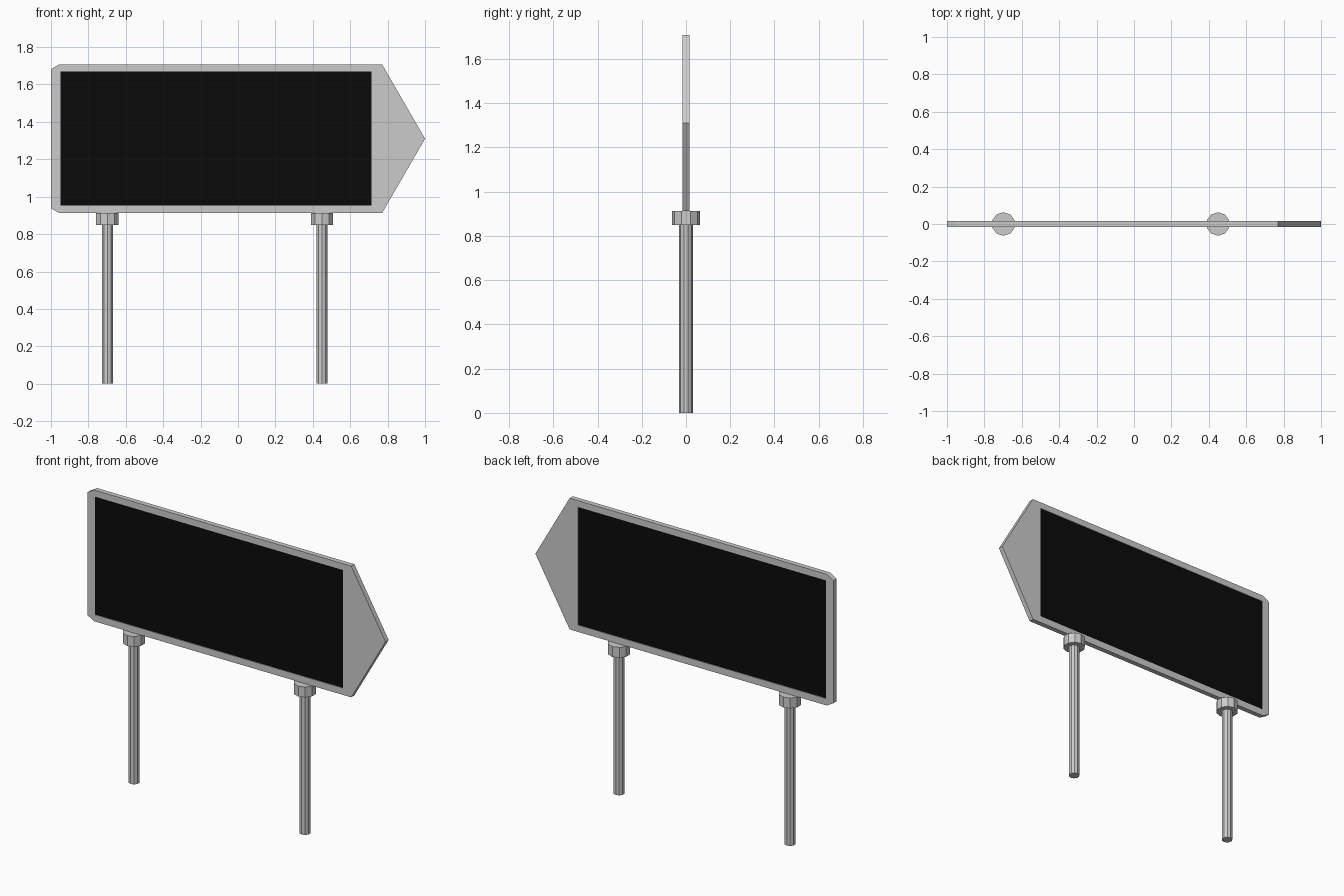
import bpy
from math import pi

if "Cube" in bpy.data.objects:
    bpy.data.objects.remove(bpy.data.objects["Cube"])

T = 0.015                      # half thickness of the sign board
X0, X1, Z0, Z1 = -0.95, 0.715, 0.953, 1.669   # screen opening

# Arrow-shaped frame: outline with a rectangular opening, extruded
outline = [(-1, 0.938), (-0.955, 0.912), (0.77, 0.912), (1, 1.31),
           (0.77, 1.708), (-0.955, 1.708), (-1, 1.682)]
opening = [(X0, Z0), (X1, Z0), (X1, Z1), (X0, Z1)]
curve = bpy.data.curves.new("sign_frame", 'CURVE')
curve.dimensions = '2D'
curve.fill_mode = 'BOTH'
curve.extrude = T
for pts in (outline, opening):
    s = curve.splines.new('POLY')
    s.points.add(len(pts) - 1)
    for p, (x, z) in zip(s.points, pts):
        p.co = (x, z, 0, 1)
    s.use_cyclic_u = True
frame = bpy.data.objects.new("sign_frame", curve)
bpy.context.collection.objects.link(frame)
frame.rotation_euler.x = pi / 2
bpy.context.view_layer.objects.active = frame
frame.select_set(True)
bpy.ops.object.convert(target='MESH')
for poly in frame.data.polygons:
    poly.use_smooth = False

# Black display, slightly recessed on both faces
bpy.ops.mesh.primitive_cube_add(size=1, location=((X0 + X1) / 2, 0, (Z0 + Z1) / 2))
screen = bpy.context.object
screen.name = "display_panel"
screen.scale = (X1 - X0, 2 * (T - 0.004), Z1 - Z0)
black = bpy.data.materials.new("black")
black.diffuse_color = (0.003, 0.003, 0.003, 1)
black.use_nodes = True
black.node_tree.nodes["Principled BSDF"].inputs["Base Color"].default_value = black.diffuse_color
screen.data.materials.append(black)


def cylinder(name, x, r, z0, z1):
    bpy.ops.mesh.primitive_cylinder_add(vertices=10, radius=r, depth=z1 - z0,
                                        location=(x, 0, (z0 + z1) / 2))
    bpy.context.object.name = name


# Two posts with collars under the board
for side, x in (("left", -0.698), ("right", 0.449)):
    cylinder(side + "_post", x, 0.031, 0, 0.86)
    cylinder(side + "_collar", x, 0.063, 0.849, 0.912)
